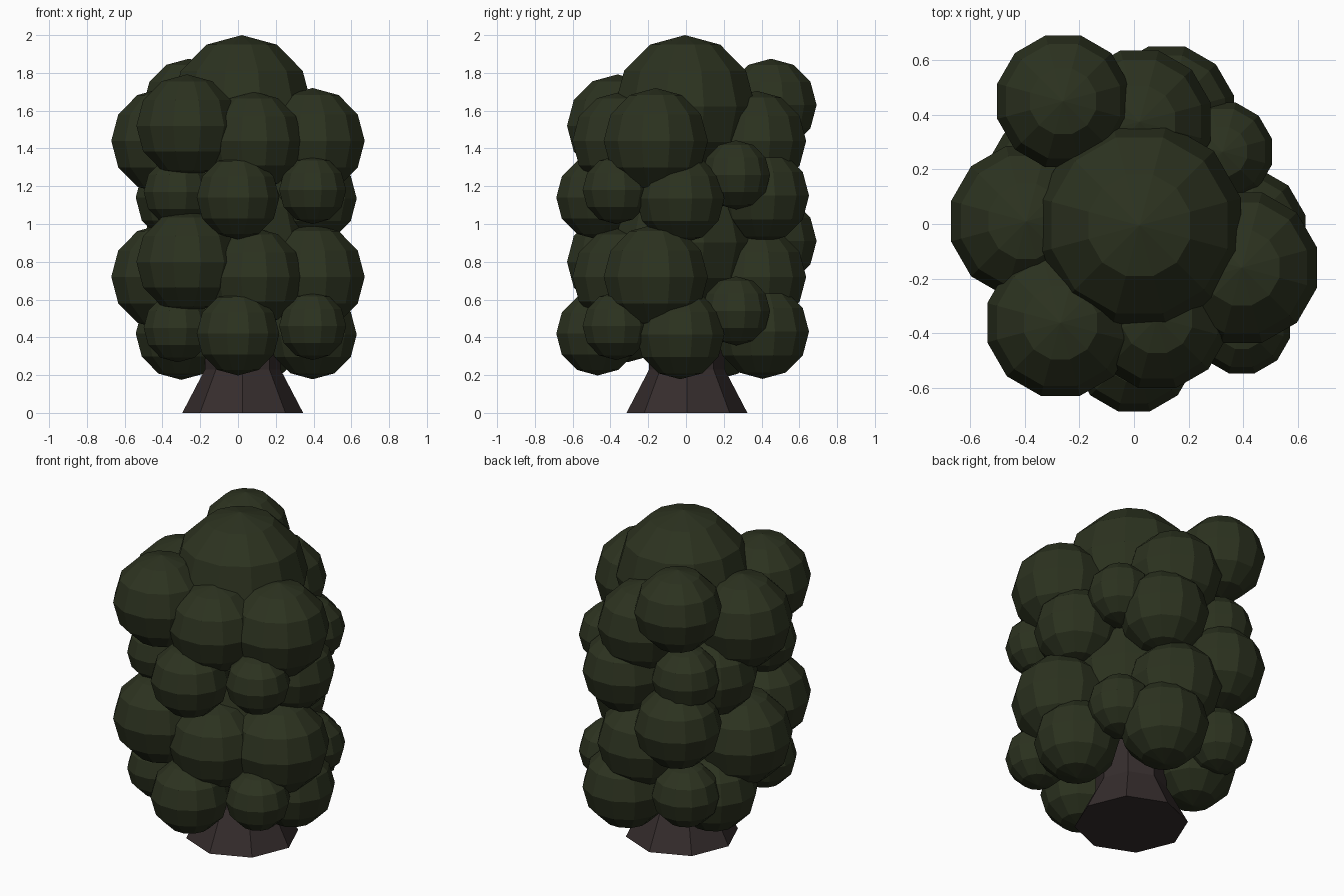
import bpy
import bmesh
from math import cos, sin, radians
from mathutils import Matrix

cube = bpy.data.objects.get("Cube")
if cube:
    bpy.data.objects.remove(cube, do_unlink=True)


def make_material(name, rgb):
    mat = bpy.data.materials.new(name)
    mat.use_nodes = True
    color = (*rgb, 1.0)
    mat.diffuse_color = color
    bsdf = mat.node_tree.nodes["Principled BSDF"]
    bsdf.inputs["Base Color"].default_value = color
    bsdf.inputs["Roughness"].default_value = 0.9
    return mat


leaf_green = make_material("leaf_green", (0.025, 0.032, 0.014))
bark_brown = make_material("bark_brown", (0.036, 0.026, 0.026))


def add_object(name, bm, mat):
    bmesh.ops.recalc_face_normals(bm, faces=bm.faces)
    mesh = bpy.data.meshes.new(name)
    bm.to_mesh(mesh)
    bm.free()
    mesh.materials.append(mat)
    obj = bpy.data.objects.new(name, mesh)
    bpy.context.collection.objects.link(obj)
    return obj


# Low-poly leaf clump, very slightly wider than tall
def leaf_ball(name, x, y, z, radius):
    bm = bmesh.new()
    place = (Matrix.Translation((x, y, z)) @ Matrix.Rotation(radians(15), 4, "Z")
             @ Matrix.Diagonal((1.02, 1.02, 1, 1)))
    bmesh.ops.create_uvsphere(bm, u_segments=12, v_segments=6,
                              radius=radius, matrix=place)
    return add_object(name, bm, leaf_green)


# Flared eight-sided trunk, lofted from (height, radius) rings
bm = bmesh.new()
rings = []
for height, radius in [(0, 0.32), (0.23, 0.2), (0.4, 0.2), (0.9, 0.1)]:
    rings.append([bm.verts.new((0.025 + radius * cos(radians(45 * i)),
                                0.005 + radius * sin(radians(45 * i)), height))
                  for i in range(8)])
for low, high in zip(rings, rings[1:]):
    for i in range(8):
        j = (i + 1) % 8
        bm.faces.new((low[i], low[j], high[j], high[i]))
bm.faces.new(rings[0])
bm.faces.new(rings[-1])
add_object("trunk", bm, bark_brown)

# One foliage tier: name, x, y, z, radius
TIER = [
    ("core", 0.02, -0.005, 1.622, 0.378),
    ("back_upper", -0.26, 0.45, 1.63, 0.245),
    ("side_right", -0.395, 0.01, 1.44, 0.28),
    ("front_right", -0.27, -0.362, 1.52, 0.272),
    ("front_middle", 0.085, -0.345, 1.44, 0.26),
    ("side_left", 0.395, -0.16, 1.44, 0.28),
    ("back_middle", 0.02, 0.375, 1.44, 0.265),
    ("back_lower", 0.12, 0.405, 1.15, 0.25),
    ("back_left_small", 0.325, 0.265, 1.26, 0.183),
    ("side_left_lower", 0.395, -0.03, 1.135, 0.237),
    ("front_left_small", 0.395, -0.37, 1.18, 0.18),
    ("front_lower", 0.0, -0.468, 1.14, 0.222),
    ("front_right_small", -0.32, -0.31, 1.17, 0.182),
    ("side_right_lower", -0.30, 0.155, 1.14, 0.245),
    ("back_right_small", -0.28, 0.40, 1.195, 0.192),
]

# The same tier is stacked twice
for tier, drop in (("upper", 0.0), ("lower", 0.72)):
    for part, x, y, z, radius in TIER:
        leaf_ball(f"{tier}_foliage_{part}", x, y, z - drop, radius)
